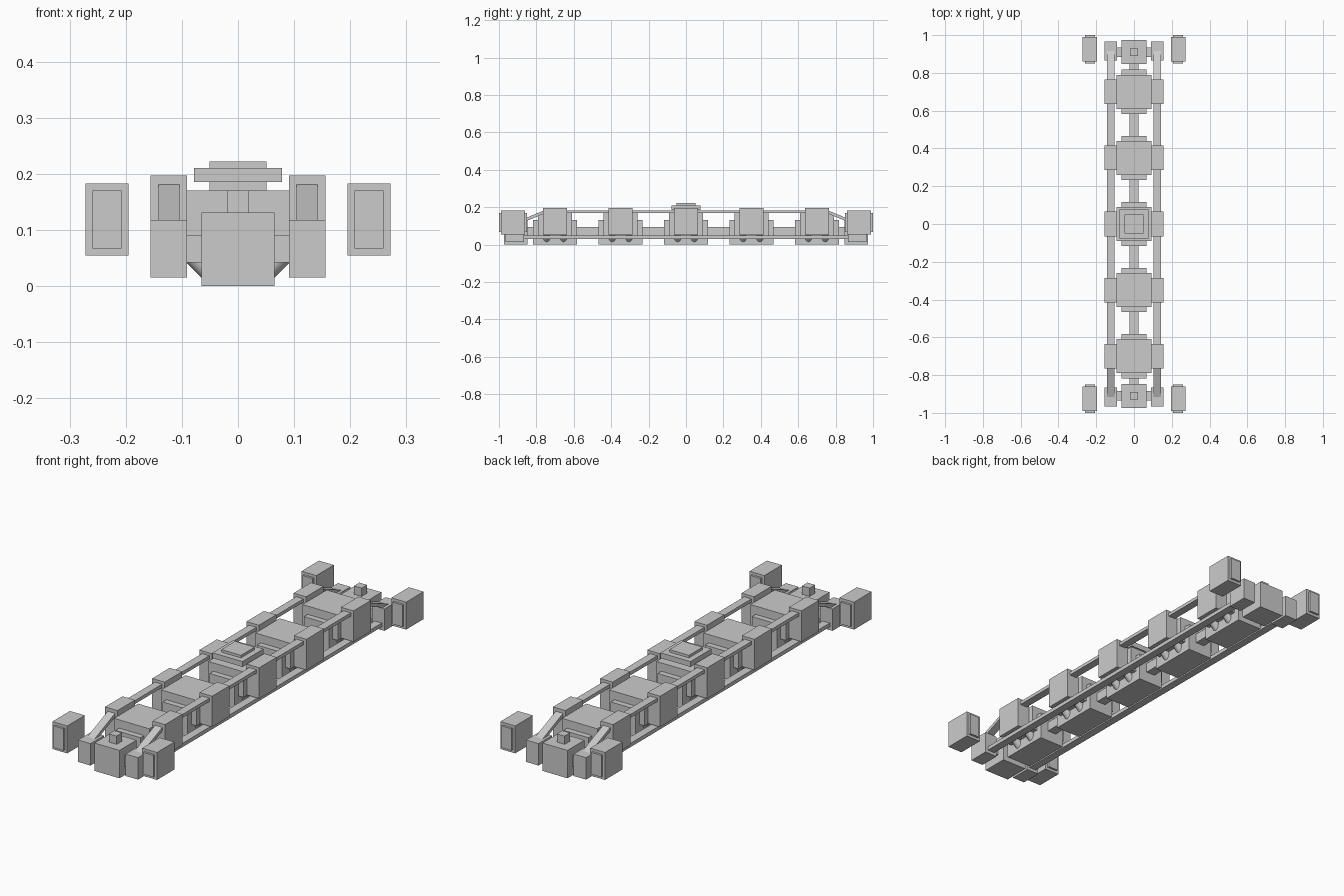
import bpy
from math import atan2, hypot, pi

if "Cube" in bpy.data.objects:
    bpy.data.objects.remove(bpy.data.objects["Cube"])


def box(name, x, y, z):
    """Box from (min, max) ranges on each axis."""
    c = [(a + b) / 2 for a, b in (x, y, z)]
    bpy.ops.mesh.primitive_cube_add(size=1, location=c)
    o = bpy.context.object
    o.name = name
    o.scale = [abs(b - a) for a, b in (x, y, z)]
    return o


def span(c, h):
    return (c - h, c + h)


# five repeated modules along the length
for y in (-0.70, -0.35, 0.0, 0.35, 0.70):
    box("module_core", (-0.065, 0.065), span(y, 0.117), (0, 0.131))
    box("module_body", (-0.092, 0.092), span(y, 0.09), (0.05, 0.17))
    for s in (-1, 1):
        box("side_pod", span(s * 0.1235, 0.0325), span(y, 0.065), (0.052, 0.197))
        # angled round struts carrying each pod
        for dy in (-0.045, 0.045):
            bpy.ops.mesh.primitive_cylinder_add(
                vertices=16, radius=0.02, depth=0.085,
                location=(s * 0.08, y + dy, 0.058), rotation=(0, s * pi / 4, 0))
            o = bpy.context.object
            o.name = "pod_strut"
            bpy.ops.object.shade_smooth_by_angle()

# hatch on the middle module
box("hatch_base", (-0.051, 0.051), (-0.051, 0.051), (0.165, 0.222))
box("hatch_plate", (-0.078, 0.078), (-0.078, 0.078), (0.185, 0.21))

# central spine
box("spine", (-0.023, 0.023), (-0.88, 0.88), (0.05, 0.095))

# rails along both sides
for s in (-1, 1):
    x = span(s * 0.123, 0.019)
    box("upper_rail", x, (-0.76, 0.76), (0.168, 0.184))
    box("lower_rail", x, (-0.92, 0.92), (0.03, 0.048))

# end assemblies
for e in (-1, 1):
    box("end_block", (-0.065, 0.065), span(e * 0.91, 0.063), (0, 0.131))
    box("end_knob", (-0.02, 0.02), span(e * 0.91, 0.02), (0.125, 0.17))
    box("end_crossbar", (-0.1, 0.1), span(e * 0.91, 0.025), (0.042, 0.09))
    for s in (-1, 1):
        box("corner_block", span(s * 0.1235, 0.0325), span(e * 0.915, 0.05), (0.015, 0.118))
        box("outer_pod", span(s * 0.2335, 0.0385), span(e * 0.925, 0.065), (0.054, 0.183))
        box("outer_pod_panel", span(s * 0.2335, 0.026), span(e * 0.925, 0.075), (0.067, 0.17))
        # sloping link from upper rail down to the corner block
        y0, z0, y1, z1 = 0.75, 0.178, 0.915, 0.11
        o = box("sloping_link", span(s * 0.123, 0.019),
                span(e * (y0 + y1) / 2, hypot(y1 - y0, z1 - z0) / 2),
                span((z0 + z1) / 2, 0.008))
        o.rotation_euler.x = e * atan2(z1 - z0, y1 - y0)
